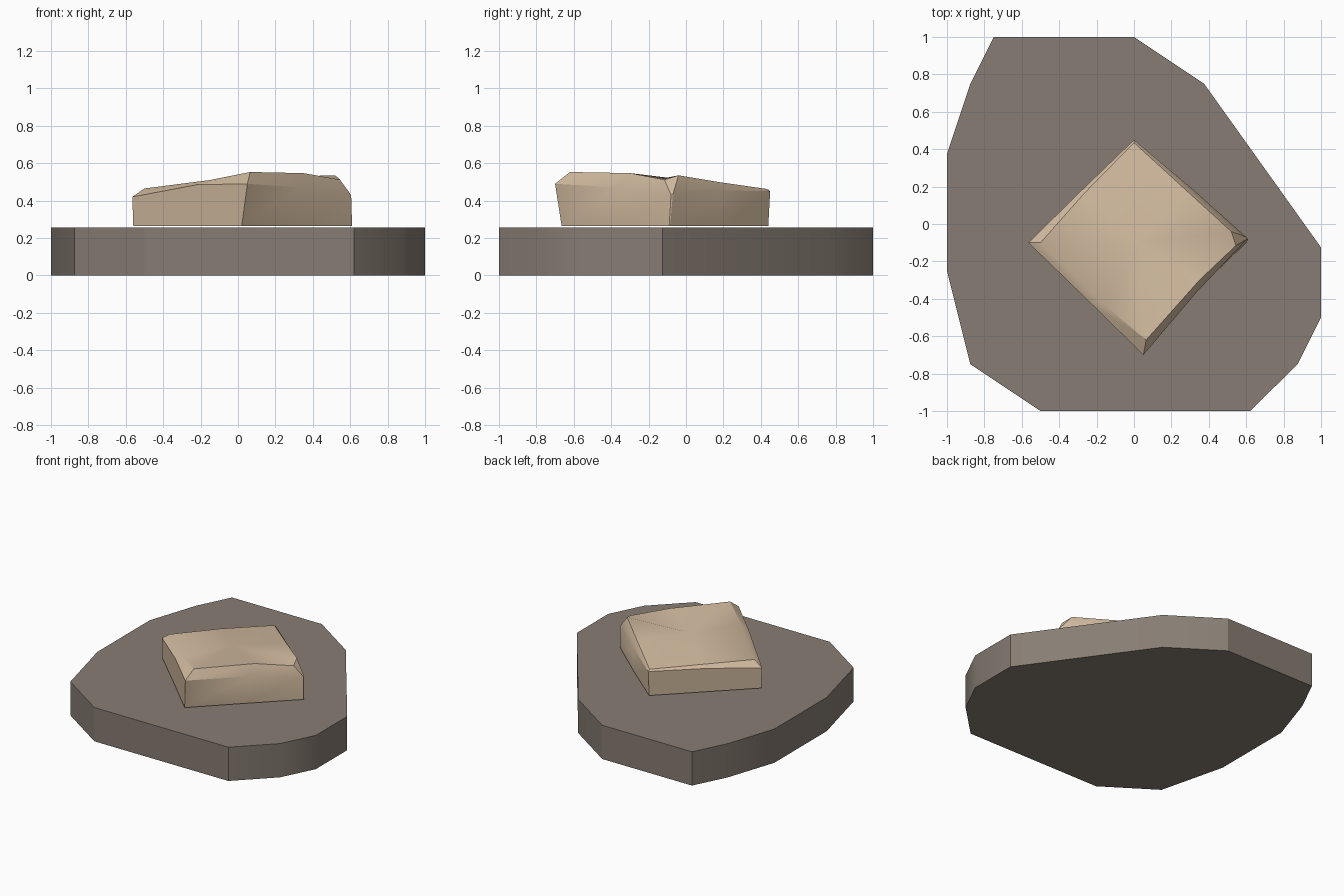
import bpy
import bmesh
import math

cube = bpy.data.objects.get("Cube")
if cube:
    bpy.data.objects.remove(cube, do_unlink=True)


def make_material(name, color):
    mat = bpy.data.materials.new(name)
    mat.use_nodes = True
    mat.diffuse_color = color
    mat.node_tree.nodes["Principled BSDF"].inputs["Base Color"].default_value = color
    return mat


def loft(name, rings, mat, peak=None):
    """Bridge equal-length rings, cap the bottom, close the top flat or to a peak."""
    bm = bmesh.new()
    loops = [[bm.verts.new(p) for p in ring] for ring in rings]
    n = len(loops[0])
    for low, high in zip(loops, loops[1:]):
        for i in range(n):
            j = (i + 1) % n
            bm.faces.new((low[i], low[j], high[j], high[i]))
    bm.faces.new(loops[0][::-1])
    if peak:
        tip = bm.verts.new(peak)
        for i in range(n):
            bm.faces.new((loops[-1][i], loops[-1][(i + 1) % n], tip))
    else:
        bm.faces.new(loops[-1])
    bmesh.ops.recalc_face_normals(bm, faces=bm.faces)
    mesh = bpy.data.meshes.new(name)
    bm.to_mesh(mesh)
    bm.free()
    mesh.materials.append(mat)
    obj = bpy.data.objects.new(name, mesh)
    bpy.context.collection.objects.link(obj)
    bpy.ops.object.select_all(action="DESELECT")
    obj.select_set(True)
    bpy.context.view_layer.objects.active = obj
    bpy.ops.object.shade_smooth_by_angle(angle=math.radians(30))
    return obj


grey = make_material("grey_brown_stone", (0.243, 0.205, 0.172, 1))
tan = make_material("tan_stone", (0.65, 0.50, 0.35, 1))

# Wide irregular slab
outline = [(-0.5, -1), (0.62, -1), (0.875, -0.75), (1, -0.5), (1, -0.125),
           (0.375, 0.75), (0, 1), (-0.75, 1), (-0.875, 0.75), (-1, 0.375),
           (-1, -0.25), (-0.875, -0.75)]
loft("base_slab", [[(x, y, z) for x, y in outline] for z in (0, 0.255)], grey)

# Worn block on top: rings run left, front, right, back corner with points between
foot = [(-0.56, -0.10), (-0.27, -0.38), (0.02, -0.665), (0.31, -0.38),
        (0.61, -0.09), (0.61, -0.085), (0.31, 0.18), (0, 0.44), (-0.28, 0.17)]
shoulder = [(-0.565, -0.10, 0.42), (-0.22, -0.435, 0.485), (0.05, -0.70, 0.49),
            (0.335, -0.365, 0.47), (0.605, -0.08, 0.43), (0.60, -0.07, 0.435),
            (0.315, 0.185, 0.455), (0, 0.45, 0.45), (-0.28, 0.18, 0.445)]
rim = [(-0.50, -0.10, 0.465), (-0.15, -0.44, 0.51), (0.065, -0.62, 0.553),
       (0.35, -0.30, 0.547), (0.545, -0.115, 0.512), (0.52, -0.04, 0.535),
       (0.29, 0.17, 0.50), (0, 0.435, 0.462), (-0.265, 0.165, 0.468)]
loft("worn_block", [[(x, y, 0.265) for x, y in foot], shoulder, rim], tan,
     peak=(0.02, -0.1, 0.523))
